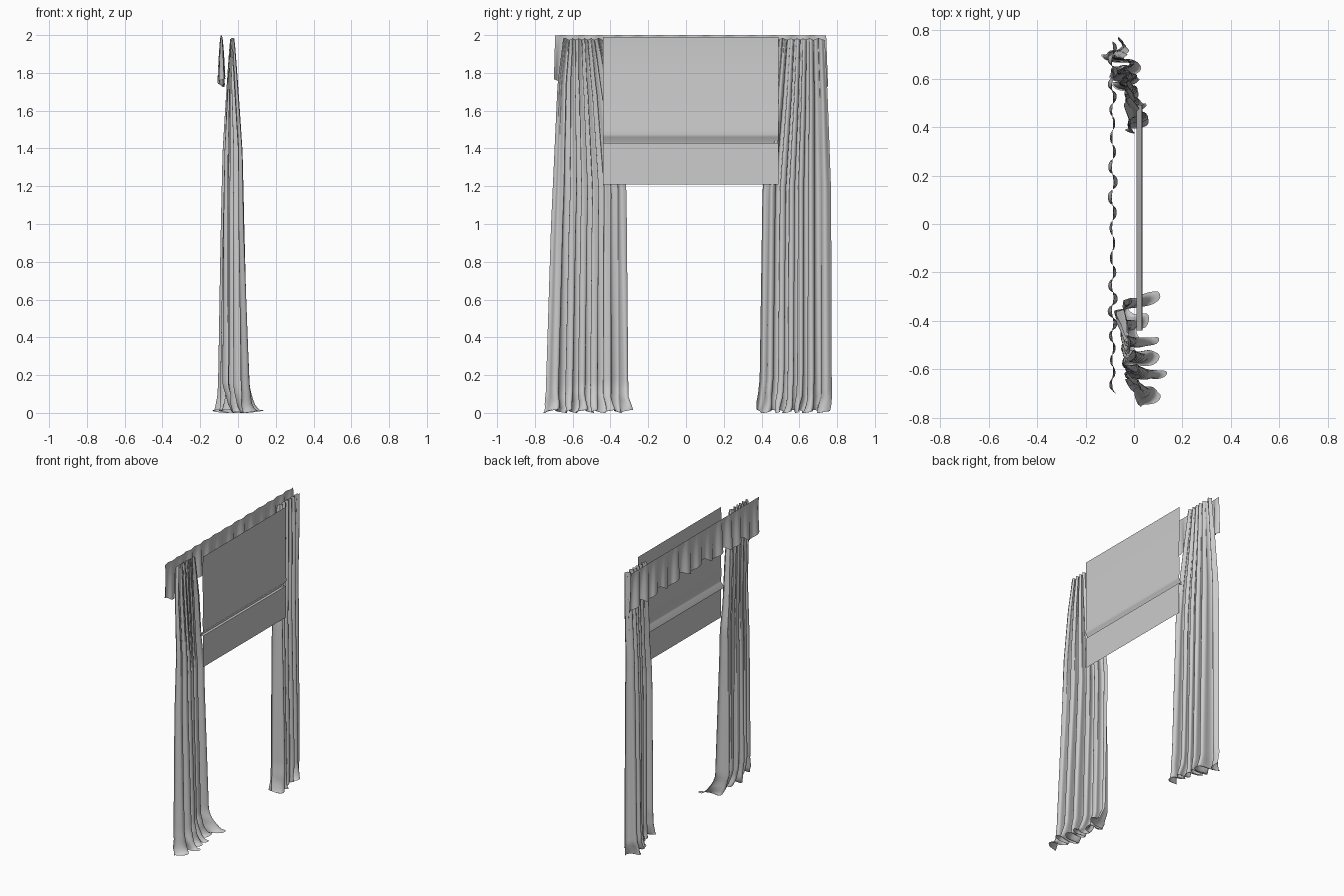
import bpy, bmesh, math
from math import sin, cos, pi

cube = bpy.data.objects.get("Cube")
if cube:
    bpy.data.objects.remove(cube, do_unlink=True)

fabric = bpy.data.materials.new("grey_fabric")
fabric.use_nodes = True
grey = (0.6, 0.6, 0.6, 1)
fabric.diffuse_color = grey
fabric.node_tree.nodes["Principled BSDF"].inputs["Base Color"].default_value = grey


def sheet(name, cols, rows, place):
    """Cloth grid: place(u, v) gives a point, u across and v downwards."""
    bm = bmesh.new()
    grid = [[bm.verts.new(place(c / cols, r / rows)) for c in range(cols + 1)]
            for r in range(rows + 1)]
    for r in range(rows):
        for c in range(cols):
            bm.faces.new((grid[r][c], grid[r + 1][c],
                          grid[r + 1][c + 1], grid[r][c + 1]))
    mesh = bpy.data.meshes.new(name)
    bm.to_mesh(mesh)
    bm.free()
    mesh.materials.append(fabric)
    obj = bpy.data.objects.new(name, mesh)
    bpy.context.collection.objects.link(obj)
    bpy.ops.object.select_all(action="DESELECT")
    obj.select_set(True)
    bpy.context.view_layer.objects.active = obj
    bpy.ops.object.shade_smooth_by_angle(angle=math.radians(60))


def ramp(points, t):
    """Piecewise linear lookup in (t, value) pairs."""
    for (a, p), (b, q) in zip(points, points[1:]):
        if t <= b:
            return p + (q - p) * (t - a) / (b - a)
    return points[-1][1]


def curtain(name, edge_a, edge_b, centre, slant, folds, seed):
    """Gathered drape: tight pleats at the top, deep folds and a puddled hem."""
    def place(u, v):
        t = 1 - (1 - v) ** 1.3                  # closer rows near the floor
        hem = max(0, (t - 0.94) / 0.06)
        ya, yb = ramp(edge_a, t), ramp(edge_b, t)
        # Folds crowd the middle, edges hang flatter
        crowd = 0.4 * u + 0.6 * u * u * (3 - 2 * u)
        phase = 2 * pi * folds * crowd + 0.9 * sin(5 * u + seed)
        vary = 0.75 + 0.25 * sin(9 * u + seed * 2)
        depth = 0.006 + 0.05 * t ** 0.7 + 0.015 * hem ** 2
        x = ramp(centre, t) + ramp(slant, t) * (2 * u - 1)
        x += depth * vary * sin(phase + 0.3 * t)
        # Fine pleats fade out downwards
        x += 0.006 * (1 - t) * sin(phase * 3 + seed)
        y = ya + (yb - ya) * u
        y += (ya - yb) / folds * 0.13 * sin(2 * phase) * min(1, 5 * u, 5 * (1 - u))
        # Crumpled hem resting on the floor
        x += 0.015 * hem * sin(17 * u + seed)
        y += 0.012 * hem * sin(23 * u + 3 * hem)
        z = 1.985 - 2 * t - 0.012 * (1 - t) * (0.5 + 0.5 * cos(phase))
        return x, y, max(0.008 + 0.008 * sin(phase + seed), z)
    sheet(name, 200, 60, place)


# Both drapes run from their +y edge to their -y edge
curtain("right_curtain",
        [(0, -0.44), (0.15, -0.38), (0.4, -0.315), (0.95, -0.305), (1, -0.28)],
        [(0, -0.65), (0.12, -0.68), (0.5, -0.715), (0.98, -0.745), (1, -0.765)],
        [(0, -0.03), (0.5, -0.025), (0.92, -0.01), (0.97, 0.015), (1, 0.05)],
        [(0, 0), (0.3, 0.04), (0.92, 0.05), (1, 0.025)], 5.7, 1.0)
curtain("left_curtain",
        [(0, 0.735), (0.15, 0.75), (0.4, 0.768), (0.95, 0.772), (1, 0.75)],
        [(0, 0.49), (0.15, 0.46), (0.4, 0.405), (0.9, 0.39), (1, 0.37)],
        [(0, -0.03), (0.5, -0.03), (1, -0.025)],
        [(0, 0), (0.3, 0.04), (0.9, 0.055), (1, 0.065)], 5.7, 2.5)


# Short gathered valance across the top
def valance_point(u, v):
    phase = 2 * pi * 13 * u + 1.5 * sin(7 * u)
    x = -0.088 + (0.003 + 0.018 * v ** 0.6) * (0.75 + 0.25 * sin(19 * u)) * sin(phase)
    y = 0.742 - 1.435 * u - (u - 0.5) * 0.02 * v + 0.004 * v * sin(2 * phase)
    drop = 0.23 + 0.02 * sin(phase * 0.5 + 1) + 0.025 * abs(2 * u - 1)
    return x, y, 2 - drop * v - 0.003 * (1 - v) * (0.5 + 0.5 * sin(phase))


sheet("valance", 240, 12, valance_point)

# Folded window blind, a profile swept along y
profile = [(0.033, 1.99), (0.03, 1.76), (0.034, 1.73), (0.032, 1.5),
           (0.036, 1.475), (0.033, 1.46), (0.01, 1.432), (0.01, 1.426),
           (0.033, 1.43), (0.034, 1.21)]


def blind_point(u, v):
    x, z = profile[round(v * (len(profile) - 1))]
    return x, 0.49 - 0.93 * u, z


sheet("window_blind", 1, len(profile) - 1, blind_point)
